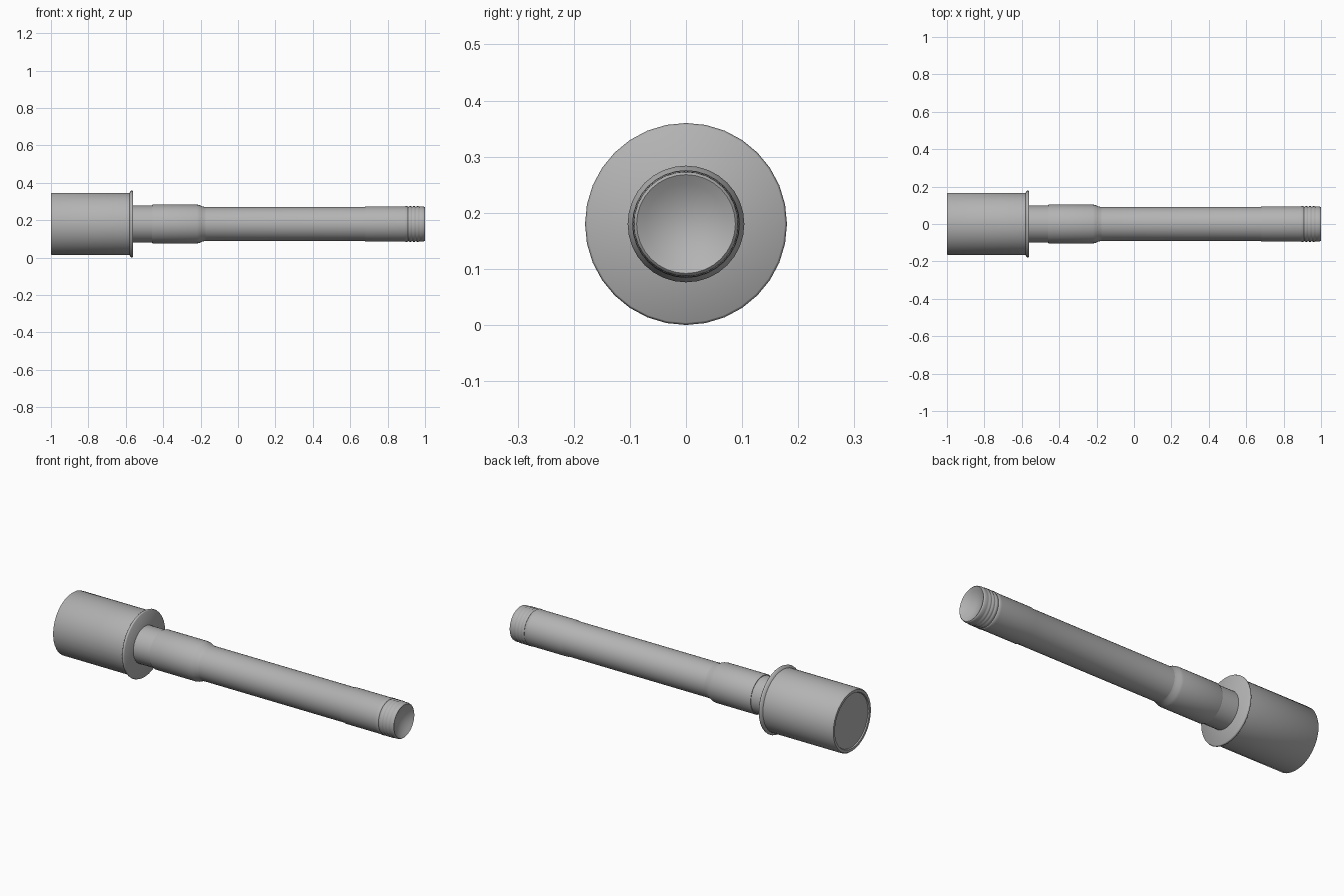
import bpy, math

if "Cube" in bpy.data.objects:
    bpy.data.objects.remove(bpy.data.objects["Cube"])

CZ = 0.18      # height of the axis
SIDES = 32

grey = bpy.data.materials.new("dark_grey")
grey.diffuse_color = (0.45, 0.45, 0.45, 1)
grey.use_nodes = True
grey.node_tree.nodes["Principled BSDF"].inputs["Base Color"].default_value = grey.diffuse_color


def lathe(name, profile, sharp=40):
    """Spin (x, radius) points about the long axis; radius 0 closes with a pole."""
    verts, faces, rings = [], [], []
    for x, r in profile:
        n = 1 if r == 0 else SIDES
        rings.append(range(len(verts), len(verts) + n))
        for i in range(n):
            a = 2 * math.pi * i / SIDES
            verts.append((x, r * math.cos(a), CZ + r * math.sin(a)))
    for p, q in zip(rings, rings[1:]):
        for i in range(SIDES):
            j = (i + 1) % SIDES
            if len(p) == 1:
                faces.append((p[0], q[j], q[i]))
            elif len(q) == 1:
                faces.append((p[i], p[j], q[0]))
            else:
                faces.append((p[i], p[j], q[j], q[i]))
    mesh = bpy.data.meshes.new(name)
    mesh.from_pydata(verts, [], faces)
    mesh.update()
    mesh.materials.append(grey)
    obj = bpy.data.objects.new(name, mesh)
    bpy.context.collection.objects.link(obj)
    bpy.ops.object.select_all(action='DESELECT')
    obj.select_set(True)
    bpy.context.view_layer.objects.active = obj
    bpy.ops.object.mode_set(mode='EDIT')
    bpy.ops.mesh.select_all(action='SELECT')
    bpy.ops.mesh.normals_make_consistent(inside=False)
    bpy.ops.object.mode_set(mode='OBJECT')
    bpy.ops.object.shade_smooth_by_angle(angle=math.radians(sharp))
    return obj


# Cylindrical head with a shallow recessed end and a flared rim
lathe("head", [(-0.994, 0), (-0.994, 0.145), (-1.0, 0.148), (-1.0, 0.162),
               (-0.994, 0.167), (-0.58, 0.167), (-0.573, 0.178),
               (-0.568, 0.18), (-0.563, 0.178), (-0.561, 0.176), (-0.561, 0)], 50)

# Narrow neck between head and socket
lathe("neck", [(-0.565, 0), (-0.565, 0.099), (-0.455, 0.099), (-0.455, 0)])

# Socket sleeve tapering down onto the handle
lathe("socket", [(-0.46, 0), (-0.46, 0.102), (-0.455, 0.104), (-0.22, 0.104),
                 (-0.205, 0.101), (-0.19, 0.094), (-0.175, 0.091), (-0.175, 0)], 50)

# Long handle, slightly thicker towards the end
lathe("handle", [(-0.20, 0), (-0.20, 0.091), (0.675, 0.091), (0.685, 0.094),
                 (0.89, 0.094), (0.905, 0.096), (0.91, 0.092), (0.91, 0)], 60)

# End cap: soft grip ridges, then a rounded rim around a concave dish
cap = [(0.905, 0), (0.905, 0.092)]
for k in range(3):
    x = 0.912 + 0.02 * k
    cap += [(x, 0.092), (x + 0.005, 0.095), (x + 0.013, 0.095), (x + 0.018, 0.092)]
cap += [(0.975, 0.0935), (0.991, 0.093), (0.997, 0.0915), (1.0, 0.088)]
for k in range(1, 7):
    r = 0.086 * (1 - k / 6)
    cap.append((1.0 - 0.03 * (1 - (r / 0.088) ** 2), r))
cap[-1] = (cap[-1][0], 0)
lathe("end_cap", cap, 65)
